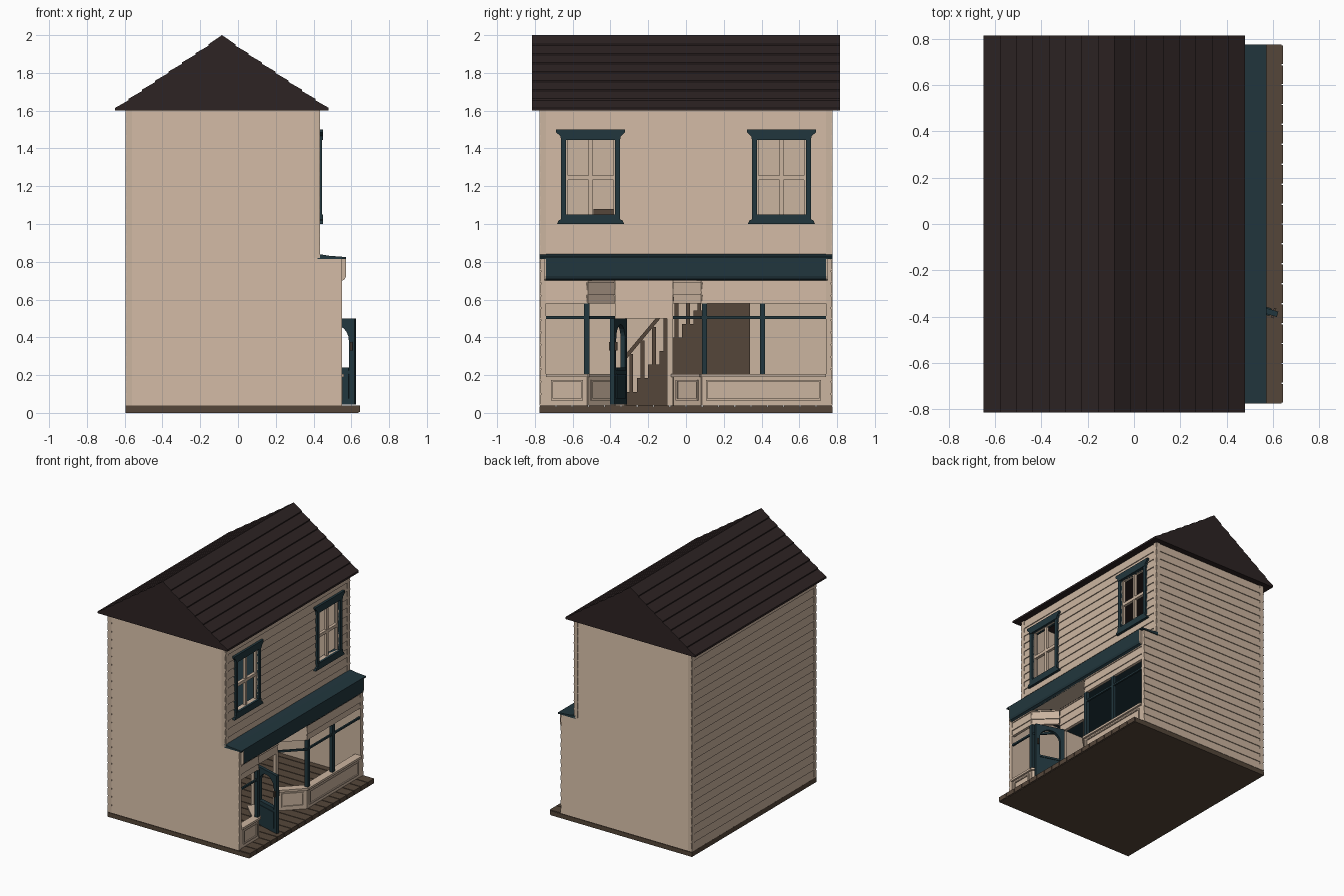
import bpy, bmesh, math
from mathutils import Vector

if "Cube" in bpy.data.objects:
    bpy.data.objects.remove(bpy.data.objects["Cube"], do_unlink=True)


def material(name, rgb):
    m = bpy.data.materials.new(name)
    m.use_nodes = True
    m.diffuse_color = (*rgb, 1)
    m.node_tree.nodes["Principled BSDF"].inputs["Base Color"].default_value = (*rgb, 1)
    return m


TAN = material("tan_paint", (0.60, 0.46, 0.35))
TEAL = material("dark_teal_paint", (0.0152, 0.037, 0.047))
BROWN = material("brown_wood", (0.089, 0.061, 0.041))
ROOF = material("dark_roof", (0.026, 0.0168, 0.0168))

# Ways to place a 2D profile (a, b) extruded by t
ALONG_X = lambda a, b, t: (t, a, b)
ALONG_Y = lambda a, b, t: (a, t, b)
ALONG_Z = lambda a, b, t: (a, b, t)


def prism(name, pts, t0, t1, place, mat):
    bm = bmesh.new()
    ends = [[bm.verts.new(place(a, b, t)) for a, b in pts] for t in (t0, t1)]
    for ring in ends:
        bm.faces.new(ring)
    n = len(pts)
    for i in range(n):
        j = (i + 1) % n
        bm.faces.new((ends[0][i], ends[0][j], ends[1][j], ends[1][i]))
    bmesh.ops.recalc_face_normals(bm, faces=bm.faces)
    me = bpy.data.meshes.new(name)
    bm.to_mesh(me)
    bm.free()
    me.materials.append(mat)
    ob = bpy.data.objects.new(name, me)
    bpy.context.collection.objects.link(ob)
    return ob


def box(name, x, y, z, mat):
    pts = [(x[0], y[0]), (x[1], y[0]), (x[1], y[1]), (x[0], y[1])]
    return prism(name, pts, z[0], z[1], ALONG_Z, mat)


def frame_of(p, q):
    p, q = Vector(p), Vector(q)
    d = (q - p).normalized()
    return p, q, d, Vector((d.y, -d.x))


def beam(name, p, q, z0, z1, inner, outer, mat):
    """Upright plank along a plan segment, between two offsets from it."""
    p, q, d, n = frame_of(p, q)
    pts = [p + n * inner, q + n * inner, q + n * outer, p + n * outer]
    return prism(name, [tuple(v) for v in pts], z0, z1, ALONG_Z, mat)


BASE, EAVES, BOARD, LIP = 0.04, 1.6, 0.065, 0.007


def siding(name, p, q, z0, z1, thick=0.035):
    """Lapped boards along a plan segment, facing to its right."""
    p, q, d, n = frame_of(p, q)
    pts = [(-thick, z1), (-thick, z0)]
    k = math.floor((z0 - BASE) / BOARD + 1e-4)
    while BASE + k * BOARD < z1 - 1e-4:
        low = BASE + k * BOARD
        a, b = max(low, z0), min(low + BOARD, z1)
        pts += [(-LIP * (a - low) / BOARD, a), (-LIP * (b - low) / BOARD, b)]
        k += 1
    place = lambda off, z, t: (*(p + d * t + n * off), z)
    return prism(name, pts, 0, (q - p).length, place, TAN)


BACK, UP, SHOP, SIDE, INNER = -0.595, 0.435, 0.55, 0.775, 0.74

# Plank base
box("base_slab", (BACK, 0.638), (-SIDE, SIDE), (0, 0.034), BROWN)
count = 18
pitch = 2 * SIDE / count
for i in range(count):
    y = -SIDE + i * pitch
    box(f"floor_plank_{i}", (BACK, 0.645), (y + 0.003, y + pitch - 0.003), (0.004, BASE), BROWN)

# Outer walls
siding("back_wall", (BACK, SIDE), (BACK, -SIDE), BASE, EAVES)
siding("right_wall", (BACK, -SIDE), (UP, -SIDE), BASE, EAVES)
siding("left_wall", (UP, SIDE), (BACK, SIDE), BASE, EAVES)
siding("right_shop_wall", (UP, -SIDE), (SHOP, -SIDE), BASE, 0.82)
siding("left_shop_wall", (SHOP, SIDE), (UP, SIDE), BASE, 0.82)
facade = siding("upper_facade", (UP, -SIDE), (UP, SIDE), 0.82, EAVES)

# Upper windows: opening, casing, sill, head and cross bars
for side, c in (("right", -0.505), ("left", 0.505)):
    w, z0, z1 = 0.13, 1.05, 1.445
    cutter = box("window_cutter", (0.3, 0.5), (c - w, c + w), (z0, z1), TAN)
    cutter.hide_render = True
    mod = facade.modifiers.new("opening", "BOOLEAN")
    mod.operation, mod.object, mod.solver = "DIFFERENCE", cutter, "EXACT"
    bpy.context.view_layer.objects.active = facade
    bpy.ops.object.modifier_apply(modifier=mod.name)
    bpy.data.objects.remove(cutter, do_unlink=True)
    for s in (-1, 1):
        a, b = sorted((c + s * w, c + s * (w + 0.026)))
        box(f"{side}_window_casing", (0.395, 0.446), (a, b), (z0, z1), TEAL)
        a, b = sorted((c + s * w, c + s * (w - 0.01)))
        box(f"{side}_window_sash", (0.405, 0.425), (a, b), (z0, z1), TAN)
    sill = [(-0.178, 1.0), (0.178, 1.0), (0.17, 1.018), (0.156, 1.025),
            (0.156, z0), (-0.156, z0), (-0.156, 1.025), (-0.17, 1.018)]
    head = [(-0.156, z1), (0.156, z1), (0.16, 1.465), (0.182, 1.485),
            (0.182, 1.5), (-0.182, 1.5), (-0.182, 1.485), (-0.16, 1.465)]
    for part, pts in (("sill", sill), ("head", head)):
        prism(f"{side}_window_{part}", [(c + a, b) for a, b in pts], 0.395, 0.45, ALONG_X, TEAL)
    box(f"{side}_window_upright", (0.405, 0.425), (c - 0.01, c + 0.01), (z0, z1), TAN)
    box(f"{side}_window_crossbar", (0.403, 0.427), (c - w, c + w), (1.232, 1.256), TAN)

# Roof with stepped courses
ridge, top, courses = -0.085, 2.0, 8
half = 0.565
slope = []
for i in range(courses):
    f, g = i / courses, (i + 1) / courses
    z = lambda u: EAVES + 0.015 + u * (top - EAVES - 0.015)
    slope += [(half * (1 - f), z(f)), (half * (1 - g), z(g) - (0.008 if i < courses - 1 else 0))]
left = [(ridge + x, z_) for x, z_ in slope]
right = [(ridge - x, z_) for x, z_ in reversed(slope[:-1])]
outline = [(ridge - half, EAVES), (ridge + half, EAVES)] + left + right
prism("roof", outline, -0.815, 0.815, ALONG_Y, ROOF)

# Upper floor around the stairwell
box("upper_floor_front", (-0.27, UP), (-INNER, INNER), (0.815, 0.83), TEAL)
box("upper_floor_right", (-0.565, -0.27), (-INNER, -0.49), (0.815, 0.83), TEAL)
box("upper_floor_left", (-0.565, -0.27), (0.34, INNER), (0.815, 0.83), TEAL)

# Shop cornice and sign board
prism("cornice", [(0.42, 0.815), (0.572, 0.815), (0.572, 0.825), (0.48, 0.832), (0.42, 0.842)],
      -SIDE, SIDE, ALONG_Y, TEAL)
sign = [(0.54, 0.815), (0.572, 0.815), (0.572, 0.725), (0.566, 0.708), (0.552, 0.70), (0.54, 0.70)]
prism("sign_board", sign, -INNER, INNER, ALONG_Y, TEAL)
for s in (-1, 1):
    a, b = sorted((s * INNER, s * (INNER + 0.008)))
    prism("sign_end_cap", sign, a, b, ALONG_Y, TAN)

# Shop window bays, angled toward the recessed entrance
DOOR_X = 0.40
bays = {"right_bay": [(SHOP, -INNER), (SHOP, -0.52), (DOOR_X, -0.375)],
        "left_bay": [(DOOR_X, -0.07), (SHOP, 0.08), (SHOP, INNER)]}
for bay, path in bays.items():
    for p, q in zip(path, path[1:]):
        beam(f"{bay}_bulkhead", p, q, BASE, 0.19, -0.025, -0.004, TAN)
        beam(f"{bay}_sill", p, q, 0.19, 0.207, -0.05, 0.012, TAN)
        beam(f"{bay}_rail", p, q, 0.498, 0.512, -0.016, -0.002, TEAL)
        siding(f"{bay}_header", p, q, 0.58, 0.70, 0.025)
        # Raised moulding around the bulkhead panel
        p0, q0, d, n = frame_of(p, q)
        a, b = p0 + d * 0.025, q0 - d * 0.025
        for z in (0.065, 0.165):
            beam(f"{bay}_panel_rail", a, b, z, z + 0.01, -0.006, 0.004, TAN)
        for e in (a, b - d * 0.01):
            beam(f"{bay}_panel_stile", e, e + d * 0.01, 0.065, 0.175, -0.006, 0.004, TAN)
for y in (-0.525, 0.098, 0.405):
    box("shop_window_post", (0.522, 0.549), (y - 0.014, y + 0.014), (0.205, 0.58), TEAL)

# Recessed entrance
HINGE, LATCH, DOOR_TOP = -0.325, -0.10, 0.5
box("entrance_jamb_right", (0.375, DOOR_X), (-0.375, HINGE), (BASE, DOOR_TOP), TAN)
box("entrance_jamb_left", (0.375, DOOR_X), (LATCH, -0.07), (BASE, DOOR_TOP), TAN)
siding("entrance_header", (DOOR_X, -0.375), (DOOR_X, -0.07), DOOR_TOP, 0.70, 0.025)
prism("entrance_soffit", [(DOOR_X, -0.375), (SHOP, -0.52), (SHOP, 0.08), (DOOR_X, -0.07)],
      0.70, 0.71, ALONG_Z, TAN)

# Open door with arched light
W, STILE = 0.23, 0.032
hinge = Vector((DOOR_X, HINGE))
along = Vector((0.22, -0.065)).normalized()
across = Vector((along.y, -along.x))
door_place = lambda a, b, t: (*(hinge + along * a + across * t), b)
r = W / 2 - STILE
arch = [(W / 2 + r * math.cos(math.pi * i / 12), 0.385 + r * math.sin(math.pi * i / 12)) for i in range(13)]
surround = [(0, 0.24), (0, DOOR_TOP), (W, DOOR_TOP), (W, 0.24), (W - STILE, 0.24)] + arch + [(STILE, 0.24)]
prism("door_arch", surround, -0.012, 0.012, door_place, TEAL)


def door_panel(name, a0, a1, z0, z1, t, mat):
    prism(name, [(a0, z0), (a1, z0), (a1, z1), (a0, z1)], -t, t, door_place, mat)


door_panel("door_lower", 0, W, 0.045, 0.24, 0.012, TEAL)
door_panel("door_raised_panel", STILE, W - STILE, 0.075, 0.205, 0.016, TEAL)
door_panel("door_ledge", STILE, W - STILE, 0.225, 0.24, 0.017, TEAL)
door_panel("door_handle", W - 0.022, W - 0.012, 0.33, 0.375, 0.022, BROWN)

# Staircase with balustrade
X0, X1 = -0.555, -0.28
steps, start, end = 11, -0.32, 0.34
tread, rise = (end - start) / steps, (0.83 - BASE) / steps
profile = [(end, BASE), (start, BASE)]
for i in range(steps):
    profile += [(start + i * tread, BASE + (i + 1) * rise), (start + (i + 1) * tread, BASE + (i + 1) * rise)]
prism("staircase", profile, X0, X1, ALONG_X, BROWN)
for i in range(steps):
    y, z = start + (i + 0.5) * tread, BASE + (i + 1) * rise
    box(f"baluster_{i}", (X1 - 0.02, X1), (y - 0.01, y + 0.01), (z, z + 0.2), BROWN)
rail = [(start, 0.28), (end, 0.28 + steps * rise), (end, 0.31 + steps * rise), (start, 0.31)]
prism("stair_handrail", rail, X1 - 0.025, X1 + 0.005, ALONG_X, BROWN)
box("landing_rail", (X1 - 0.005, X1 + 0.015), (-0.49, -0.2), (1.05, 1.08), BROWN)
for y in (-0.48, -0.345, -0.21):
    box("landing_post", (X1 - 0.005, X1 + 0.015), (y - 0.01, y + 0.01), (0.83, 1.05), BROWN)
